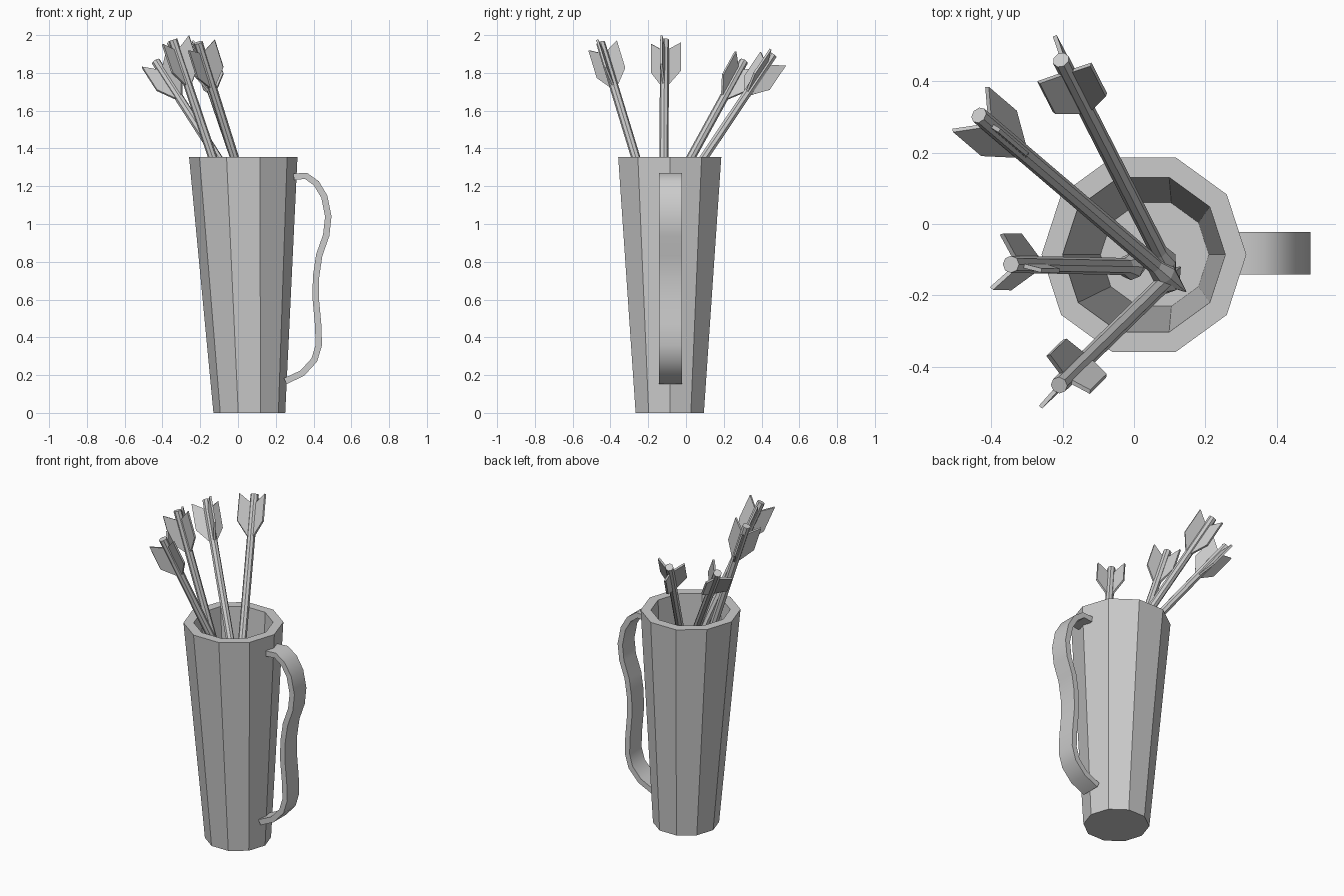
import bpy, math
from mathutils import Vector

if "Cube" in bpy.data.objects:
    bpy.data.objects.remove(bpy.data.objects["Cube"])


def make(name, verts, faces, smooth=False):
    me = bpy.data.meshes.new(name)
    me.from_pydata([tuple(v) for v in verts], [], faces)
    me.update()
    ob = bpy.data.objects.new(name, me)
    bpy.context.collection.objects.link(ob)
    bpy.ops.object.select_all(action='DESELECT')
    bpy.context.view_layer.objects.active = ob
    ob.select_set(True)
    bpy.ops.object.mode_set(mode='EDIT')
    bpy.ops.mesh.select_all(action='SELECT')
    bpy.ops.mesh.normals_make_consistent(inside=False)
    bpy.ops.object.mode_set(mode='OBJECT')
    if smooth:
        bpy.ops.object.shade_smooth_by_angle(angle=math.radians(40))
    return ob


def loft(name, rings, u, v, sides, smooth=False):
    """Skin (centre, radius) rings lying in the u-v plane, capped at both ends."""
    verts, faces = [], []
    for c, r in rings:
        for i in range(sides):
            a = math.tau * i / sides
            verts.append(c + r * (u * math.cos(a) + v * math.sin(a)))
    n = sides
    for k in range(len(rings) - 1):
        for i in range(n):
            j = (i + 1) % n
            faces.append((k*n + i, k*n + j, k*n + n + j, k*n + n + i))
    faces.append(tuple(range(n)))
    faces.append(tuple(range((len(rings) - 1) * n, len(rings) * n)))
    return make(name, verts, faces, smooth)


X, Y = Vector((1, 0, 0)), Vector((0, 1, 0))

# Ten-sided hollow tapered cup, slightly leaning
loft("cup", [(Vector((0.06, -0.086, 0)), 0.19),
             (Vector((0.028, -0.086, 1.355)), 0.287),
             (Vector((0.028, -0.086, 1.355)), 0.228),
             (Vector((0.058, -0.086, 0.06)), 0.152)], X, Y, 10)

# Wavy strap handle
path = [(.295, 1.25), (.36, 1.255), (.415, 1.215), (.457, 1.145), (.478, 1.04),
        (.467, .94), (.43, .835), (.413, .72), (.412, .60), (.424, .47),
        (.428, .36), (.404, .28), (.34, .21), (.25, .168)]
pts = [Vector((x, 0, z)) for x, z in path]
verts, faces = [], []
for i, p in enumerate(pts):
    t = (pts[min(i + 1, len(pts) - 1)] - pts[max(i - 1, 0)]).normalized()
    nrm = t.cross(Y) * 0.017
    for s, y in ((1, -0.142), (1, -0.022), (-1, -0.022), (-1, -0.142)):
        verts.append(p + s * nrm + Y * y)
for k in range(len(pts) - 1):
    for i in range(4):
        j = (i + 1) % 4
        faces.append((4*k + i, 4*k + j, 4*k + 4 + j, 4*k + 4 + i))
faces += [(0, 1, 2, 3), tuple(range(len(verts) - 4, len(verts)))]
make("handle", verts, faces, smooth=True)


# Arrow: shaft with pointed head, three swept fins near the nock
def arrow(k, nock, rim, spin):
    nock, rim = Vector(nock), Vector((*rim, 1.355))
    d = (nock - rim).normalized()
    u = (Vector((0, 0, 1)) - d * d.z).normalized()
    v = d.cross(u)
    loft(f"arrow_shaft_{k}", [(nock, .024), (nock - d * 1.04, .024)], u, v, 8)
    loft(f"arrow_head_{k}", [(nock - d * 1.0, .024), (nock - d * 1.05, .038),
                             (nock - d * 1.18, .002)], u, v, 8)
    verts, faces = [], []
    profile = [(.01, -.05), (.022, -.05), (.09, -.005), (.09, -.165),
               (.022, -.25), (.01, -.25)]
    m = len(profile)
    for f in range(3):
        a = math.radians(spin + 120 * f)
        out = u * math.cos(a) + v * math.sin(a)
        side = d.cross(out) * 0.006
        b = len(verts)
        for s in (-1, 1):
            verts += [nock + out * r + d * h + side * s for r, h in profile]
        faces += [tuple(range(b, b + m)), tuple(range(b + m, b + 2 * m))]
        for i in range(m):
            j = (i + 1) % m
            faces.append((b + i, b + j, b + m + j, b + m + i))
    make(f"arrow_fins_{k}", verts, faces)


arrow(1, (-.205, .46, 1.895), (-.02, .098), 170)
arrow(2, (-.435, .305, 1.86), (-.11, .028), 3)
arrow(3, (-.345, -.113, 1.975), (-.135, -.117), -10)
arrow(4, (-.21, -.452, 1.96), (-.02, -.267), 65)
